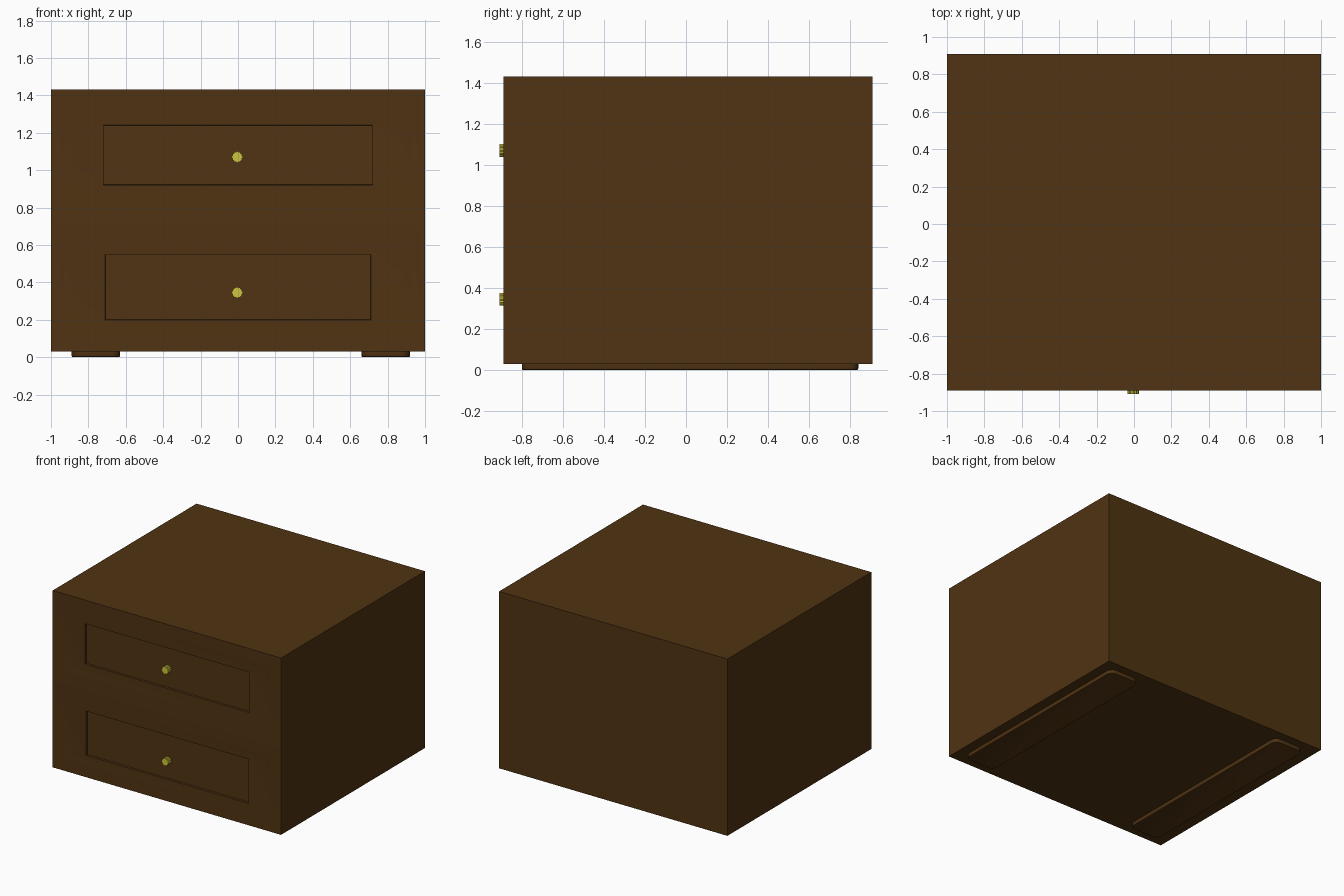
import bpy, bmesh, math
from mathutils import Matrix

cube = bpy.data.objects.get("Cube")
if cube:
    bpy.data.objects.remove(cube, do_unlink=True)


def material(name, color):
    m = bpy.data.materials.new(name)
    m.use_nodes = True
    m.diffuse_color = (*color, 1)
    m.node_tree.nodes["Principled BSDF"].inputs["Base Color"].default_value = (*color, 1)
    return m


wood = material("dark brown wood", (0.08, 0.033, 0.006))
brass = material("yellow brass", (0.63, 0.56, 0.05))


def finish(bm, name, mat):
    bmesh.ops.recalc_face_normals(bm, faces=bm.faces)
    mesh = bpy.data.meshes.new(name)
    bm.to_mesh(mesh)
    bm.free()
    obj = bpy.data.objects.new(name, mesh)
    bpy.context.collection.objects.link(obj)
    mesh.materials.append(mat)
    bpy.ops.object.select_all(action='DESELECT')
    obj.select_set(True)
    bpy.context.view_layer.objects.active = obj
    bpy.ops.object.shade_smooth_by_angle(angle=math.radians(30))
    return obj


def box(x0, x1, y0, y1, z0, z1):
    bm = bmesh.new()
    bmesh.ops.create_cube(bm, size=1)
    for v in bm.verts:
        v.co = (x1 if v.co.x > 0 else x0, y1 if v.co.y > 0 else y0, z1 if v.co.z > 0 else z0)
    return bm


def inset_to(bm, face, x0, x1, z0, z1, y):
    """Inset a front face and move its new corners to a rectangle at depth y."""
    bmesh.ops.inset_individual(bm, faces=[face], thickness=0.01)
    mid = face.calc_center_median()
    for v in face.verts:
        v.co = (x1 if v.co.x > mid.x else x0, y, z1 if v.co.z > mid.z else z0)


FRONT = -0.89

# Cabinet, with two drawer fronts and their sunken panels
bm = box(-1, 1, FRONT, 0.91, 0.03, 1.43)
bmesh.ops.bisect_plane(bm, geom=bm.verts[:] + bm.edges[:] + bm.faces[:],
                       plane_co=(0, 0, 0.72), plane_no=(0, 0, 1))
bm.normal_update()
fronts = sorted((f for f in bm.faces if f.normal.y < -0.9),
                key=lambda f: f.calc_center_median().z)
drawers = [  # drawer bottom and top, then panel left, right, bottom and top
    (0.10, 0.66, -0.71, 0.71, 0.20, 0.55),
    (0.79, 1.37, -0.72, 0.72, 0.92, 1.24),
]
for face, (z0, z1, px0, px1, pz0, pz1) in zip(fronts, drawers):
    inset_to(bm, face, -0.94, 0.94, z0, z1, FRONT)
    inset_to(bm, face, -0.88, 0.88, z0 + 0.05, z1 - 0.05, FRONT + 0.005)
    inset_to(bm, face, px0, px1, pz0, pz1, FRONT + 0.005)
    inset_to(bm, face, px0 + 0.002, px1 - 0.002, pz0 + 0.002, pz1 - 0.002, FRONT + 0.02)
finish(bm, "cabinet", wood)

# Fluted knobs
for name, z in (("lower_knob", 0.345), ("upper_knob", 1.07)):
    bm = bmesh.new()
    bmesh.ops.create_cone(bm, cap_ends=True, segments=24, radius1=0.031, radius2=0.031, depth=0.045)
    for v in bm.verts:
        step = round(math.atan2(v.co.y, v.co.x) / (math.tau / 24))
        if step % 2:
            v.co.x *= 0.87
            v.co.y *= 0.87
    bmesh.ops.transform(bm, verts=bm.verts, matrix=Matrix.Translation((-0.004, -0.8875, z))
                        @ Matrix.Rotation(math.pi / 2, 4, 'X'))
    finish(bm, name, brass)

# Rounded runners underneath
for name, x0, x1 in (("right_runner", -0.89, -0.63), ("left_runner", 0.66, 0.92)):
    bm = box(x0, x1, -0.80, 0.84, 0, 0.032)
    upright = [e for e in bm.edges if abs(e.verts[0].co.z - e.verts[1].co.z) > 0.01]
    bmesh.ops.bevel(bm, geom=upright, offset=0.05, segments=5, profile=0.5, affect='EDGES')
    lower = [e for e in bm.edges if all(v.co.z < 0.001 for v in e.verts)]
    bmesh.ops.bevel(bm, geom=lower, offset=0.008, segments=2, profile=0.5, affect='EDGES')
    finish(bm, name, wood)
